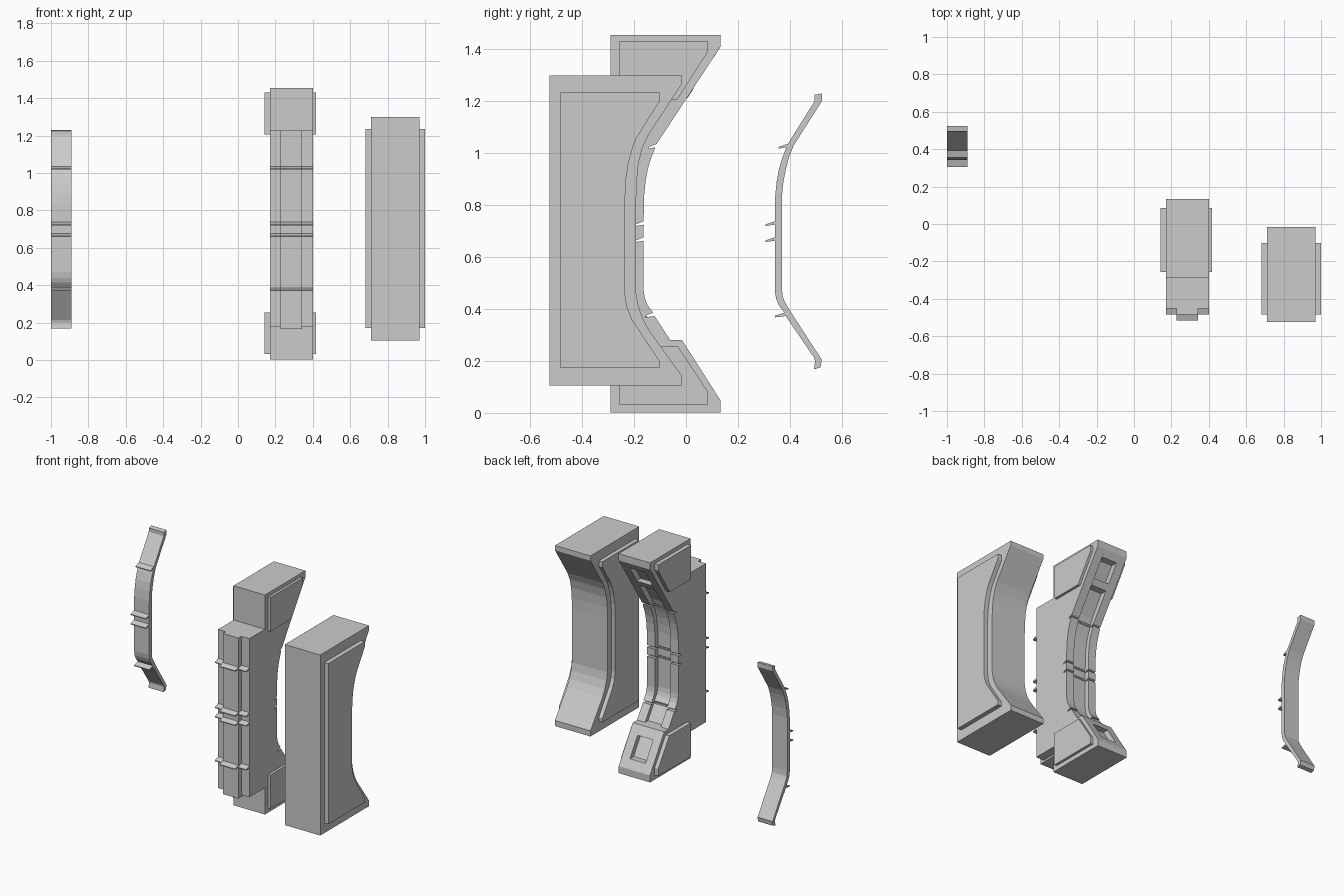
import bpy, bmesh

FIN_Z = [1.03, 0.732, 0.67, 0.38]


def extrude(name, profile, x0, x1):
    """Extrude a (y, z) outline between two x positions."""
    bm = bmesh.new()
    face = bm.faces.new([bm.verts.new((x0, y, z)) for y, z in profile])
    res = bmesh.ops.extrude_face_region(bm, geom=[face])
    moved = [v for v in res["geom"] if isinstance(v, bmesh.types.BMVert)]
    bmesh.ops.translate(bm, verts=moved, vec=(x1 - x0, 0, 0))
    bmesh.ops.recalc_face_normals(bm, faces=bm.faces)
    mesh = bpy.data.meshes.new(name)
    bm.to_mesh(mesh)
    bm.free()
    obj = bpy.data.objects.new(name, mesh)
    bpy.context.collection.objects.link(obj)
    return obj


def tooth(y, z, depth, y_low=None):
    """Thin wedge pointing toward -y, listed from top to bottom."""
    y_low = y if y_low is None else y_low
    return [(y, z + 0.006), (y - depth, z - 0.006),
            (y - depth, z - 0.012), (y_low, z - 0.007)]


def curve(y, depth):
    """Curved inner face with a tooth or slot at each fin height."""
    return (tooth(y + 0.05, FIN_Z[0], depth, y + 0.045)
            + [(y + 0.03, 0.985), (y + 0.016, 0.94), (y + 0.007, 0.89), (y + 0.001, 0.83)]
            + tooth(y, FIN_Z[1], depth) + tooth(y, FIN_Z[2], depth)
            + [(y, 0.47), (y + 0.005, 0.44), (y + 0.015, 0.415)]
            + tooth(y + 0.037, FIN_Z[3], depth, y + 0.042))


def front(y, low):
    """Front of the pillar with fins, listed from bottom to top."""
    pts = [(-0.29, 0.002), (-0.29, low), (y, low)]
    for z in reversed(FIN_Z):
        pts += reversed(tooth(y, z, 0.033))
    return pts + [(y, 1.228), (-0.29, 1.228), (-0.29, 1.455)]


# Concave side block with a raised panel on each side
block = [(-0.525, 1.30), (-0.015, 1.30), (-0.015, 1.268), (-0.145, 1.07), (-0.168, 1.02),
         (-0.183, 0.96), (-0.19, 0.89), (-0.192, 0.82), (-0.192, 0.46), (-0.183, 0.41),
         (-0.165, 0.36), (-0.14, 0.315), (-0.015, 0.142), (-0.015, 0.105), (-0.525, 0.105)]
extrude("side_block", block, 0.71, 0.97)
panel = [(-0.483, 1.235), (-0.102, 1.235), (-0.102, 1.20), (-0.19, 1.06), (-0.206, 1.02),
         (-0.222, 0.96), (-0.231, 0.9), (-0.235, 0.82), (-0.235, 0.46), (-0.228, 0.41),
         (-0.208, 0.36), (-0.102, 0.20), (-0.102, 0.172), (-0.483, 0.172)]
for side, a, b in (("left", 0.683, 0.71), ("right", 0.97, 1.0)):
    extrude("block_panel_" + side, panel, a, b)

# Pillar: two outer rails
rail = ([(0.133, 1.455), (0.133, 1.41)] + curve(-0.163, 0.03)
        + [(-0.06, 0.28), (-0.015, 0.28), (0.133, 0.048), (0.133, 0.002)]
        + front(-0.452, 0.178))
extrude("pillar_rail_left", rail, 0.17, 0.227)
extrude("pillar_rail_right", rail, 0.341, 0.40)

# Pillar: recessed core with cap windows
core = ([(0.133, 1.455), (0.133, 1.41), (0.105, 1.366), (0.06, 1.366), (-0.015, 1.25),
         (0.03, 1.25), (0.006, 1.212), (-0.04, 1.212), (-0.128, 1.075)]
        + curve(-0.193, 0.02)
        + [(-0.09, 0.28), (-0.015, 0.28), (0.02, 0.225), (-0.02, 0.225), (0.06, 0.10),
           (0.10, 0.10), (0.133, 0.048), (0.133, 0.002)]
        + front(-0.483, 0.165))
extrude("pillar_core", core, 0.227, 0.341)

# Raised panels on the sides of the pillar caps
upper = [(-0.257, 1.43), (0.085, 1.43), (0.085, 1.392), (-0.035, 1.205), (-0.257, 1.205)]
lower = [(-0.257, 0.032), (0.085, 0.032), (0.085, 0.08), (-0.03, 0.255), (-0.257, 0.255)]
for side, a, b in (("left", 0.143, 0.17), ("right", 0.40, 0.417)):
    extrude("upper_cap_panel_" + side, upper, a, b)
    extrude("lower_cap_panel_" + side, lower, a, b)

# Thin bent trim strip with fins on its front and lipped ends
strip = ([(0.495, 1.225), (0.495, 1.2)] + curve(0.342, 0.036)
         + [(0.493, 0.213), (0.497, 0.20), (0.493, 0.168), (0.518, 0.175), (0.523, 0.205)]
         + [(0.408, 0.382), (0.385, 0.42), (0.373, 0.445), (0.369, 0.48), (0.369, 0.83),
            (0.375, 0.89), (0.385, 0.94), (0.397, 0.985), (0.415, 1.03),
            (0.523, 1.20), (0.523, 1.23)])
extrude("trim_strip", strip, -1.0, -0.89)
